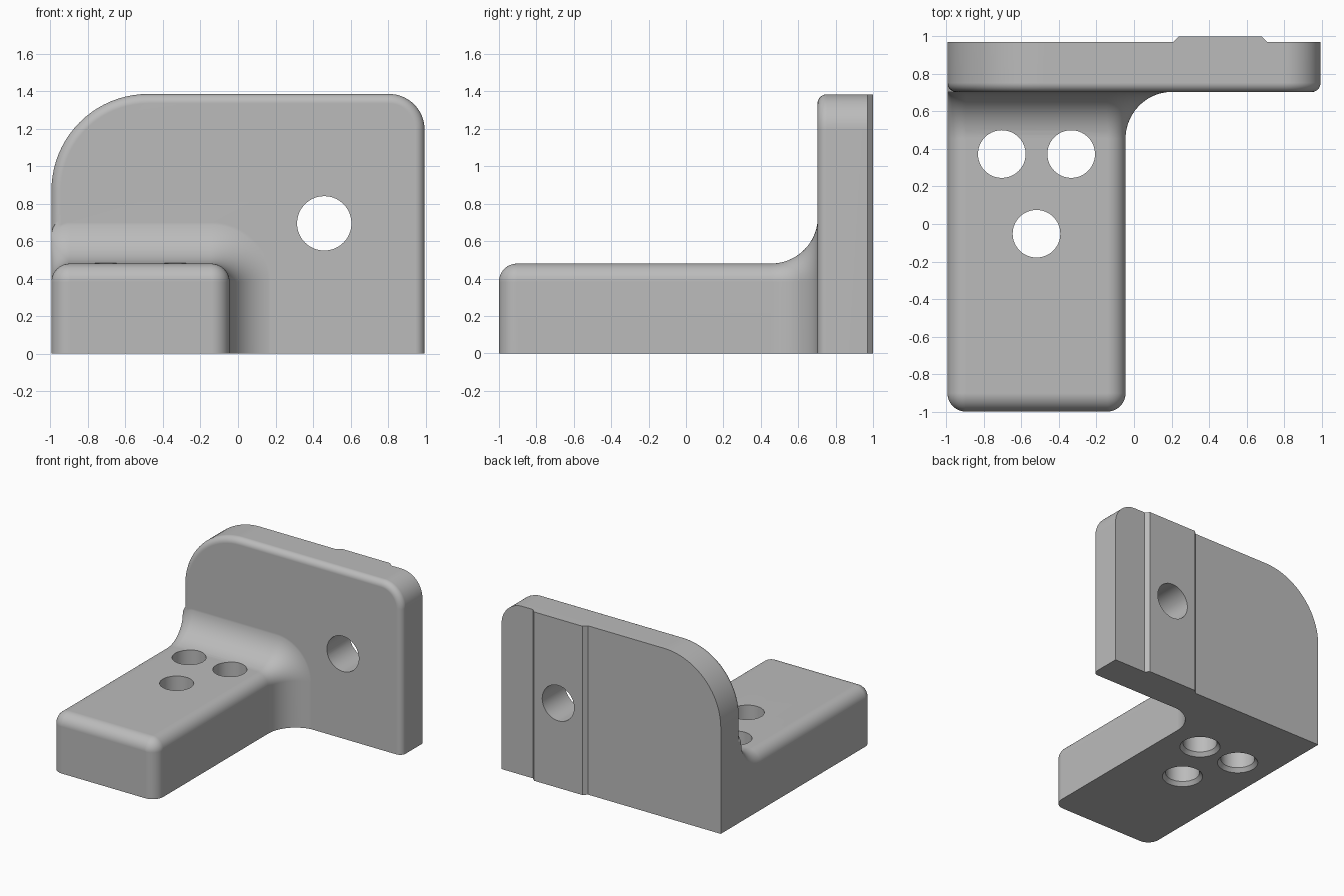
import bpy, bmesh
from math import sin, cos, pi, radians

cube = bpy.data.objects.get("Cube")
if cube:
    bpy.data.objects.remove(cube, do_unlink=True)

metal = bpy.data.materials.new("plain grey")
metal.use_nodes = True
grey = (0.5, 0.5, 0.5, 1)
metal.diffuse_color = grey
metal.node_tree.nodes["Principled BSDF"].inputs["Base Color"].default_value = grey


def arch(y, left, right, top, r_left, r_right, n=20):
    """Section in the xz plane: square at the floor, rounded at both top corners."""
    pts = [(right, y, 0)]
    for cx, r, start in ((right - r_right, r_right, 0), (left + r_left, r_left, pi / 2)):
        for i in range(n + 1):
            a = start + i * pi / 2 / n
            pts.append((cx + r * cos(a), y, top - r + r * sin(a)))
    return pts + [(left, y, 0)]


def loft(name, rings):
    """Closed solid through rings with equal point counts."""
    bm = bmesh.new()
    loops = [[bm.verts.new(p) for p in ring] for ring in rings]
    for a, b in zip(loops, loops[1:]):
        for i in range(len(a)):
            j = (i + 1) % len(a)
            bm.faces.new((a[i], a[j], b[j], b[i]))
    bm.faces.new(loops[0])
    bm.faces.new(loops[-1])
    bmesh.ops.recalc_face_normals(bm, faces=bm.faces)
    mesh = bpy.data.meshes.new(name)
    bm.to_mesh(mesh)
    bm.free()
    obj = bpy.data.objects.new(name, mesh)
    bpy.context.collection.objects.link(obj)
    mesh.materials.append(metal)
    return obj


def circle(r, place, n=64):
    return [place(r * cos(2 * pi * i / n), r * sin(2 * pi * i / n)) for i in range(n)]


def combine(target, other, operation):
    mod = target.modifiers.new("join", 'BOOLEAN')
    mod.operation, mod.solver, mod.object = operation, 'EXACT', other
    bpy.context.view_layer.objects.active = target
    bpy.ops.object.modifier_apply(modifier=mod.name)
    bpy.data.objects.remove(other, do_unlink=True)


LEFT, RIGHT, TOP = -0.995, 0.995, 1.385
FRONT, BACK = 0.703, 0.97

# Upright plate with a rounded front rim
rim = 0.05
rings = []
for i in range(9):
    a = i * pi / 16
    d = rim * (1 - sin(a))
    rings.append(arch(FRONT + rim * (1 - cos(a)), LEFT + d, RIGHT - d, TOP - d, 0.515 - d, 0.19 - d))
rings.append(arch(BACK, LEFT, RIGHT, TOP, 0.515, 0.19))
bracket = loft("bracket", rings)

# Arm: rounded nose, straight run, then a fillet flaring into the plate
nose, flare = 0.098, 0.25
arm_right, arm_top = -0.045, 0.48
rings = []
for i in range(11):
    a = i * pi / 20
    d = (nose - 0.002) * (1 - sin(a))
    rings.append(arch(-1 + nose * (1 - cos(a)), LEFT + d, arm_right - d, arm_top - d, nose - d, nose - d))
for i in range(19):
    a = i * pi / 36
    d = flare * (1 - cos(a))
    rings.append(arch(0.455 + flare * sin(a), LEFT, arm_right + d, arm_top + d, nose, nose + d))
rings.append([(x, 0.8, z) for x, y, z in rings[-1]])
combine(bracket, loft("arm", rings), 'UNION')

# Raised pad on the back, with sloped sides
pad = [(0.18, BACK - 0.03), (0.24, 1.0), (0.68, 1.0), (0.74, BACK - 0.03)]
combine(bracket, loft("back_pad", [[(x, y, z) for x, y in pad] for z in (0, TOP)]), 'UNION')

# Three arm holes, chamfered underneath
for hx, hy in ((-0.705, 0.373), (-0.335, 0.373), (-0.52, -0.052)):
    steps = ((0.16, -0.01), (0.127, 0.03), (0.127, 0.7))
    cutter = loft("arm_hole", [circle(r, lambda u, v: (hx + u, hy + v, z)) for r, z in steps])
    combine(bracket, cutter, 'DIFFERENCE')

# Plate hole
cutter = loft("plate_hole", [circle(0.145, lambda u, v: (0.46 + u, y, 0.695 + v)) for y in (0.5, 1.2)])
combine(bracket, cutter, 'DIFFERENCE')

# Smooth fillets, crisp edges
bpy.ops.object.select_all(action='DESELECT')
bracket.select_set(True)
bpy.context.view_layer.objects.active = bracket
bpy.ops.object.shade_smooth_by_angle(angle=radians(25))
weighted = bracket.modifiers.new("even shading", 'WEIGHTED_NORMAL')
weighted.keep_sharp = True
